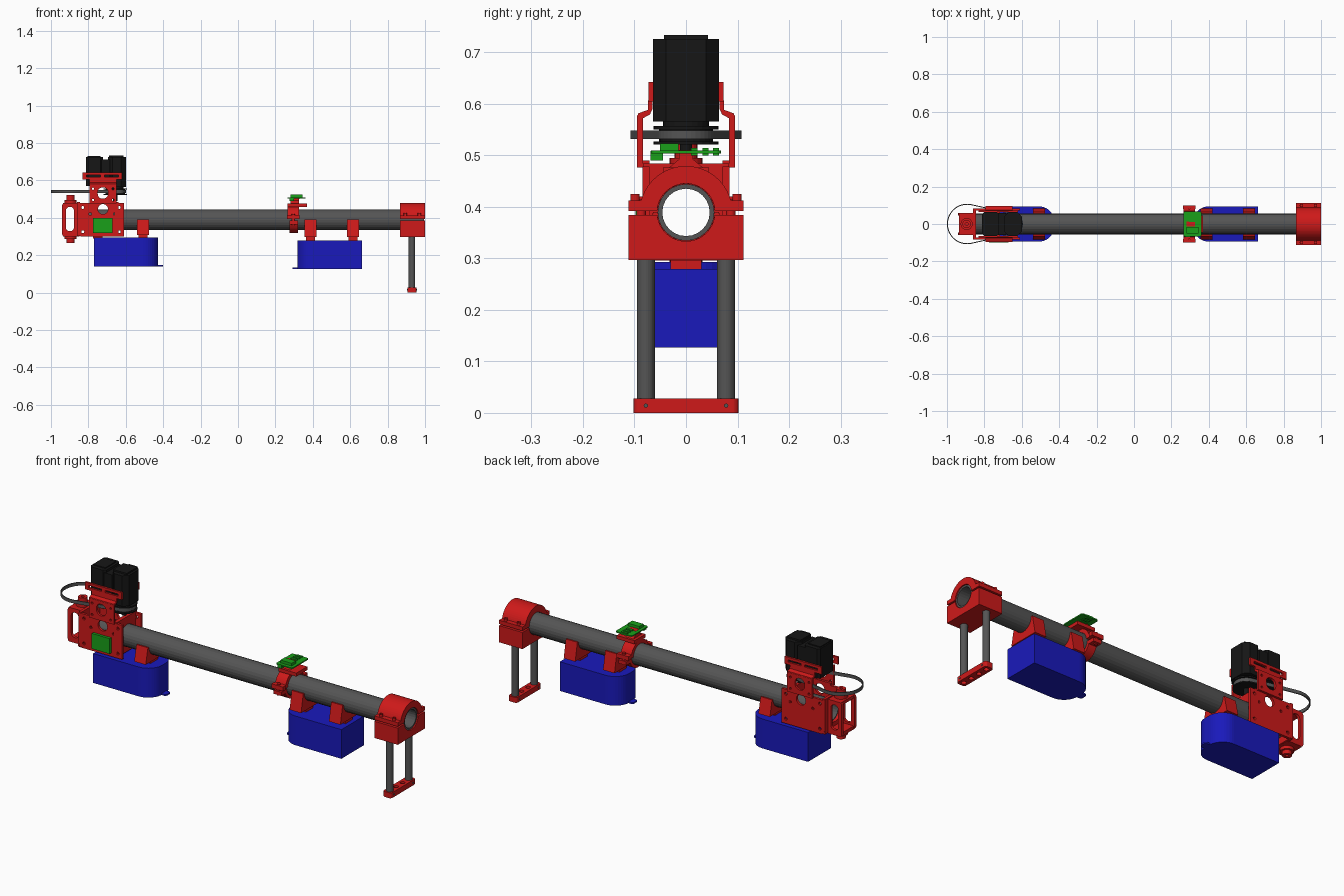
import bpy, bmesh, math
from mathutils import Matrix

if "Cube" in bpy.data.objects:
    bpy.data.objects.remove(bpy.data.objects["Cube"])

def material(name, c):
    m = bpy.data.materials.new(name)
    m.diffuse_color = (*c, 1)
    m.use_nodes = True
    m.node_tree.nodes["Principled BSDF"].inputs["Base Color"].default_value = m.diffuse_color
    return m

RED, BLUE = material("red", (0.62, 0.01, 0.01)), material("blue", (0.01, 0.01, 0.5))
GREEN, BLACK = material("green", (0.01, 0.35, 0.01)), material("black", (0.008, 0.008, 0.008))
GREY = material("grey", (0.09, 0.09, 0.09))
AXES = {'x': Matrix(((0, 0, 1, 0), (1, 0, 0, 0), (0, 1, 0, 0), (0, 0, 0, 1))),
        'y': Matrix(((1, 0, 0, 0), (0, 0, 1, 0), (0, 1, 0, 0), (0, 0, 0, 1))),
        'z': Matrix.Identity(4)}

def arc(u, v, r, a0=0, a1=360, n=24):
    full = abs(a1 - a0) == 360
    return [(u + r * math.cos(math.radians(a0 + (a1 - a0) * i / n)),
             v + r * math.sin(math.radians(a0 + (a1 - a0) * i / n))) for i in range(n + (not full))]

def rect(u0, u1, v0, v1, r=0):
    if not r:
        return [(u0, v0), (u1, v0), (u1, v1), (u0, v1)]
    return (arc(u1 - r, v1 - r, r, 0, 90, 6) + arc(u0 + r, v1 - r, r, 90, 180, 6)
            + arc(u0 + r, v0 + r, r, 180, 270, 6) + arc(u1 - r, v0 + r, r, 270, 360, 6))

def prism(name, axis, lo, hi, outline, mat, holes=()):
    """Extrude a 2D outline with holes along an axis: x uses (y,z), y uses (x,z), z uses (x,y)."""
    cu = bpy.data.curves.new(name, 'CURVE')
    cu.dimensions, cu.fill_mode, cu.extrude = '2D', 'BOTH', (hi - lo) / 2
    for loop in [outline, *holes]:
        s = cu.splines.new('POLY')
        s.points.add(len(loop) - 1)
        for p, (u, v) in zip(s.points, loop):
            p.co = (u, v, 0, 1)
        s.use_cyclic_u = True
    tmp = bpy.data.objects.new(name + "_tmp", cu)
    bpy.context.collection.objects.link(tmp)
    dg = bpy.context.evaluated_depsgraph_get()
    me = bpy.data.meshes.new_from_object(tmp.evaluated_get(dg))
    bpy.data.objects.remove(tmp)
    bm = bmesh.new()
    bm.from_mesh(me)
    bmesh.ops.remove_doubles(bm, verts=bm.verts, dist=1e-5)
    bmesh.ops.transform(bm, verts=bm.verts, matrix=AXES[axis] @ Matrix.Translation((0, 0, (lo + hi) / 2)))
    bmesh.ops.recalc_face_normals(bm, faces=bm.faces)
    for f in bm.faces:
        f.smooth = False
    bm.to_mesh(me)
    bm.free()
    me.materials.clear()
    me.materials.append(mat)
    ob = bpy.data.objects.new(name, me)
    bpy.context.collection.objects.link(ob)
    return ob

def box(name, x0, x1, y0, y1, z0, z1, mat):
    return prism(name, 'z', z0, z1, rect(x0, x1, y0, y1), mat)

def disc(name, axis, lo, hi, u, v, r, mat, hole=0):
    return prism(name, axis, lo, hi, arc(u, v, r), mat, [arc(u, v, hole)] if hole else [])

def sides(s, a, b):
    return sorted((s * a, s * b))

ZC = 0.389

# Main tube
disc("main_tube", 'x', -0.845, 0.995, 0, ZC, 0.055, GREY, 0.046)

# End clamp: lower block, arched cap, bolts
prism("end_clamp_lower", 'x', 0.865, 1.0,
      [(-.112, .297), (.112, .297), (.112, .384)] + arc(0, ZC, .056, -5, -175) + [(-.112, .384)], RED)
prism("end_clamp_cap", 'x', 0.865, 1.0,
      [(.112, .392), (.112, .412)] + arc(0, ZC, .09, 15, 165) + [(-.112, .412), (-.112, .392)]
      + arc(0, ZC, .056, 177, 3), RED)
for s in (-1, 1):
    for x in (0.895, 0.97):
        disc("end_clamp_bolt", 'z', 0.40, 0.425, x, s * 0.099, 0.009, RED, 0.005)

# Landing legs and foot
for s in (-1, 1):
    disc("rear_leg", 'z', 0.012, 0.31, 0.93, s * 0.078, 0.0175, GREY, 0.014)
    disc("foot_bolt", 'x', 0.903, 0.957, s * 0.078, 0.014, 0.004, GREY)
prism("foot", 'z', 0, 0.028, rect(0.906, 0.954, -.102, .102, .012), RED,
      [arc(0.93, y, 0.012) for y in (-.078, -.027, .027, .078)])

# Floats with one rounded end, mirrored front to back
def float_box(name, x_square, x_round, z0, z1):
    d = 1 if x_round > x_square else -1
    r, cx = 0.08, x_round - d * 0.08
    pts = [(x_square, -.094)] + [(cx + d * u, v) for u, v in
          arc(0, -.014, r, -90, 0, 10) + arc(0, .014, r, 0, 90, 10)] + [(x_square, .094)]
    prism(name, 'z', z0, z1, pts, BLUE)
    a, b = sorted((x_round - d * .01, x_round + d * .026))
    prism(name + "_tab", 'z', z0, z0 + .008, rect(a, b, -.02, .02, .012), BLUE)

float_box("front_float", -0.77, -0.427, 0.14, 0.293)
float_box("rear_float", 0.662, 0.318, 0.127, 0.279)

# Saddles holding the floats
for x, z in ((-.75, .308), (-.508, .308), (.388, .296), (.615, .296)):
    prism("float_saddle", 'x', x - .033, x + .033,
          [(-.082, z), (.082, z), (.064, .39)] + arc(0, ZC, .055, 0, -180, 16) + [(-.064, .39)], RED)
    box("saddle_pad", x - .025, x + .025, -.03, .03, z - .018, z + .005, RED)

# Middle clamp with sensor stand
prism("middle_clamp_lower", 'x', 0.275, 0.32,
      [(.1, .365), (.1, .384)] + arc(0, ZC, .055, -5, -175) + [(-.1, .384), (-.1, .365)]
      + arc(0, ZC, .07, 200, 340), RED)
prism("middle_clamp_cap", 'x', 0.265, 0.325,
      [(.1, .394), (.1, .412)] + arc(0, ZC, .074, 18, 162) + [(-.1, .412), (-.1, .394)]
      + arc(0, ZC, .055, 175, 5), RED)
for s in (-1, 1):
    disc("middle_clamp_bolt", 'z', .36, .42, .296, s * .087, .009, RED)
    a, b = sides(s, .08, .1)
    box("middle_clamp_ear", .262, .33, a, b, .392, .414, RED)
box("stand_platform", .265, .368, -.045, .045, .458, .476, RED)
prism("stand_post", 'x', .28, .325, [(-.035, .474), (.035, .474), (.014, .492), (.014, .51), (-.014, .51), (-.014, .492)], RED)

# Sensor boards
prism("sensor_board", 'z', .503, .509, rect(.265, .36, -.068, .068, .01), GREEN)
box("sensor_chip", .28, .345, -.05, -.015, .508, .523, GREEN)
box("sensor_plug", .275, .3, -.069, -.045, .49, .508, GREEN)
for y in (.01, .032, .052):
    box("sensor_component", .295, .33, y, y + .012, .499, .514, GREEN)

# Tail housing: slotted side frames, end plates and pivot bosses
for s in (-1, 1):
    a, b = sides(s, .046, .06)
    prism("tail_side", 'y', a, b, rect(-.94, -.848, .30, .478, .012), RED,
          [rect(-.92, -.877, .328, .458, .02)])
box("tail_top", -.935, -.848, -.055, .055, .462, .478, RED)
box("tail_bottom", -.935, -.848, -.055, .055, .30, .318, RED)
for lo, hi, r in ((.477, .495, .032), (.495, .522, .022), (.285, .302, .032), (.265, .285, .022)):
    disc("tail_pivot", 'z', lo, hi, -.895, 0, r, RED, .008)

# Bulkheads around the tube between the plates
for x0, x1 in ((-.86, -.845), (-.66, -.64)):
    prism("bulkhead", 'x', x0, x1, rect(-.083, .083, .302, .484), RED, [arc(0, ZC, .05)])

# Side plates and motor brackets, mirrored in y
for s in (-1, 1):
    a, b = sides(s, .071, .084)
    bolts = [arc(x, z, .008, n=10) for x in (-.83, -.635) for z in (.325, .455)]
    bolts += [arc(x, .42, .007, n=10) for x in (-.79, -.66)]
    prism("side_plate", 'y', a, b,
          [(-.86, .32), (-.84, .30), (-.61, .30), (-.61, .478), (-.655, .478), (-.655, .49), (-.785, .49),
           (-.785, .478), (-.86, .478)], RED, [arc(-.722, .446, .027)] + bolts)
    a, b = sides(s, .083, .095)
    prism("motor_bracket", 'y', a, b, rect(-.793, -.65, .476, .577), RED,
          [rect(-.75, -.695, .502, .562, .025)]
          + [arc(x, z, .006, n=10) for x in (-.775, -.668) for z in (.495, .555)])
    prism("bracket_bend", 'x', -.793, -.65,
          [(s * u, v) for u, v in ((.095, .57), (.093, .581), (.074, .588), (.073, .612),
                                   (.065, .612), (.065, .59), (.07, .579), (.083, .572))], RED)
    a, b = sides(s, .063, .073)
    prism("bracket_flange", 'y', a, b, rect(-.832, -.62, .604, .642), RED,
          [rect(-.81, -.735, .617, .629), rect(-.715, -.64, .617, .629)])

# Control board on the front plate
box("control_board", -.775, -.672, -.098, -.084, .318, .398, GREEN)

# Motor: two chamfered blocks with a joining core and shaft
def chamfered(x0, x1, h, c):
    return [(x0 + c, -h), (x1 - c, -h), (x1, -h + c), (x1, h - c), (x1 - c, h), (x0 + c, h), (x0, h - c), (x0, -h + c)]

prism("motor_front_block", 'z', .57, .725, chamfered(-.812, -.722, .064, .012), BLACK)
prism("motor_rear_block", 'z', .565, .725, chamfered(-.695, -.6, .064, .025), BLACK)
box("motor_core", -.73, -.685, -.06, .06, .575, .712, BLACK)
box("motor_cap_front", -.805, -.735, -.043, .043, .724, .73, BLACK)
box("motor_cap_rear", -.69, -.612, -.043, .043, .724, .733, BLACK)

# Drive pulley under the motor
PX = -0.657
for name, lo, hi, r in (("motor_boss", .556, .572, .045), ("pulley_top_flange", .55, .557, .063),
                        ("pulley_core", .525, .552, .052), ("pulley_bottom_flange", .521, .527, .063),
                        ("motor_shaft", .49, .525, .012)):
    disc(name, 'z', lo, hi, PX, 0, r, BLACK)

# Belt loop around the tail pivot and pulley
def belt(r1, r2, cx=-0.892):
    a = math.degrees(math.acos((r1 - r2) / (PX - cx)))
    return arc(cx, 0, r1, a, 360 - a, 36) + arc(PX, 0, r2, -a, a, 16)

prism("drive_belt", 'z', .531, .548, belt(.108, .057), GREY, [belt(.103, .052)])
